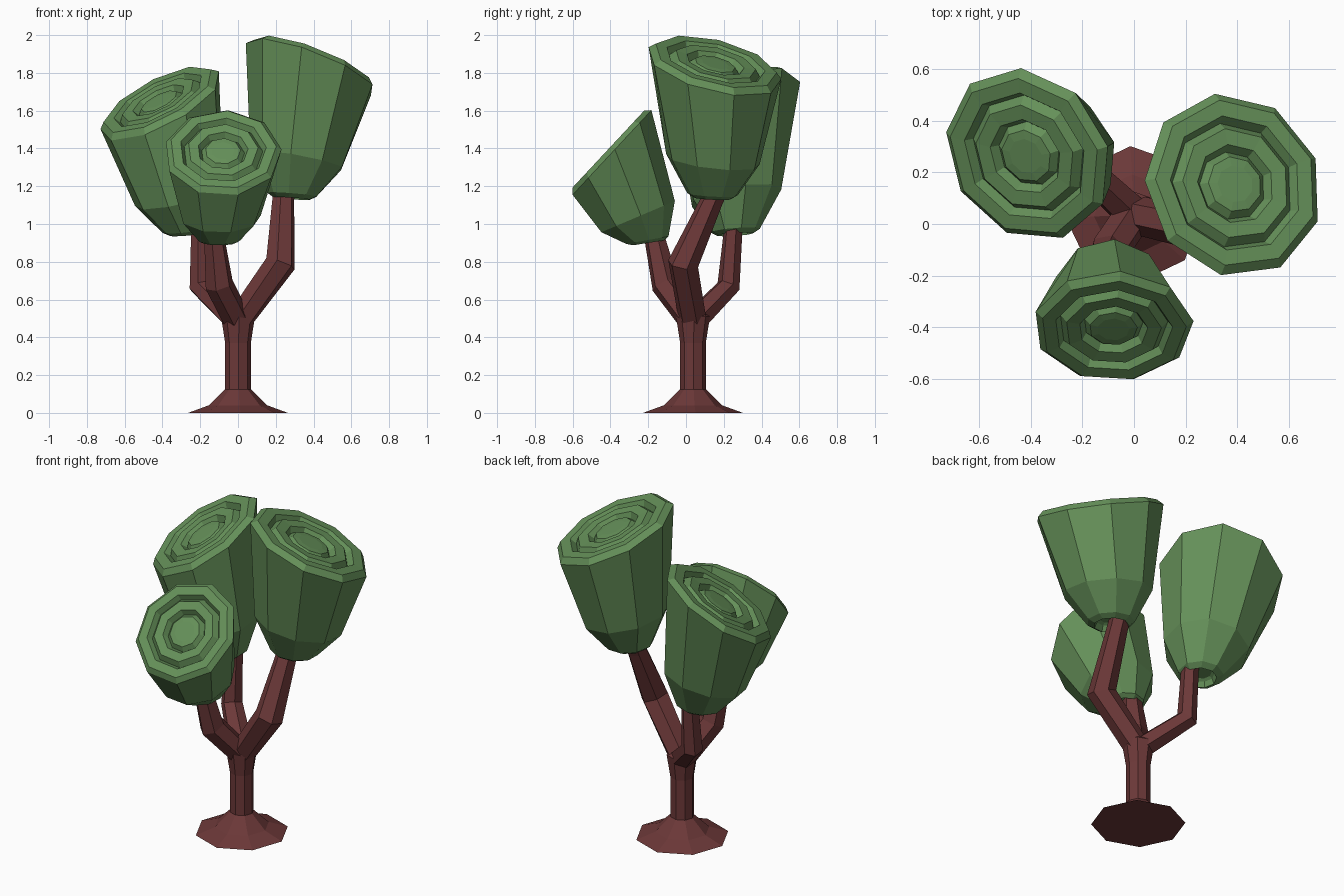
import bpy, bmesh, math
from mathutils import Vector

if "Cube" in bpy.data.objects:
    bpy.data.objects.remove(bpy.data.objects["Cube"])


def material(name, rgb):
    m = bpy.data.materials.new(name)
    m.diffuse_color = (*rgb, 1)
    m.use_nodes = True
    m.node_tree.nodes["Principled BSDF"].inputs["Base Color"].default_value = m.diffuse_color
    return m


BARK = material("bark", (0.15, 0.04, 0.04))
LEAF = material("leaf", (0.13, 0.28, 0.10))
UP = Vector((0, 0, 1))


def loft(name, rings, sides, mat, phase=0.0):
    """Skin rings given as (centre, normal, radius), capped at both ends."""
    bm = bmesh.new()
    loops = []
    for c, n, r in rings:
        n = Vector(n).normalized()
        u = (Vector((1, 0, 0)) - n * n.x).normalized()
        v = n.cross(u)
        angles = [phase + 2 * math.pi * i / sides for i in range(sides)]
        loops.append([bm.verts.new(Vector(c) + r * (math.cos(a) * u + math.sin(a) * v)) for a in angles])
    for a, b in zip(loops, loops[1:]):
        for i in range(sides):
            j = (i + 1) % sides
            bm.faces.new((a[i], a[j], b[j], b[i]))
    bm.faces.new(loops[0][::-1])
    bm.faces.new(loops[-1])
    bmesh.ops.recalc_face_normals(bm, faces=bm.faces)
    me = bpy.data.meshes.new(name)
    bm.to_mesh(me)
    bm.free()
    me.materials.append(mat)
    ob = bpy.data.objects.new(name, me)
    bpy.context.collection.objects.link(ob)
    return ob


# Trunk with flared foot
trunk_profile = [(0, .265), (.04, .155), (.125, .068), (.37, .068), (.51, .09), (.55, .05)]
loft("trunk", [((0, .037, z), UP, r) for z, r in trunk_profile], 8, BARK, math.radians(3))


# Branches: fork, elbow, then up into the foliage
def branch(name, elbow, end, r_elbow, r_end):
    start, elbow, end = Vector((0, .037, .48)), Vector(elbow), Vector(end)
    d1, d2 = (elbow - start).normalized(), (end - elbow).normalized()
    loft(name, [(start, d1 + UP, .075), (elbow, d1 + d2, r_elbow), (end, d2, r_end),
                (end + d2 * .06, d2, r_end)], 6, BARK, .3)


branch("right_branch", (.225, -.015, .79), (.24, .14, 1.13), .083, .06)
branch("back_branch", (-.2, .225, .67), (-.2, .25, .97), .062, .05)
branch("front_branch", (-.10, -.11, .68), (-.125, -.165, .92), .076, .056)

# Foliage cup: body (fraction along axis, radius factor), then stepped top (height, radius factor)
BODY = [(.06, .17), (.045, .22), (0, .27), (.03, .37), (.29, .69), (1, 1)]
TOP = [(.085, .91), (.08, .74), (-.02, .68), (.08, .60), (.07, .43), (-.03, .37), (.05, .30), (.06, .20)]


def foliage(name, bottom, rim, normal, radius, phase):
    bottom, rim, n = Vector(bottom), Vector(rim), Vector(normal).normalized()
    rings = [(bottom.lerp(rim, t), UP.lerp(n, min(1, .2 + t)), radius * r) for t, r in BODY]
    rings += [(rim + n * h * radius, n, radius * r) for h, r in TOP]
    loft(name, rings, 9, LEAF, math.radians(phase))


foliage("right_foliage", (.285, .14, 1.135), (.385, .15, 1.83), (.35, .23, .91), .367, 22)
foliage("back_foliage", (-.265, .26, .945), (-.41, .27, 1.635), (-.44, -.33, .84), .355, 15)
foliage("front_foliage", (-.10, -.20, .90), (-.08, -.395, 1.375), (.0, -.73, .68), .312, 5)
